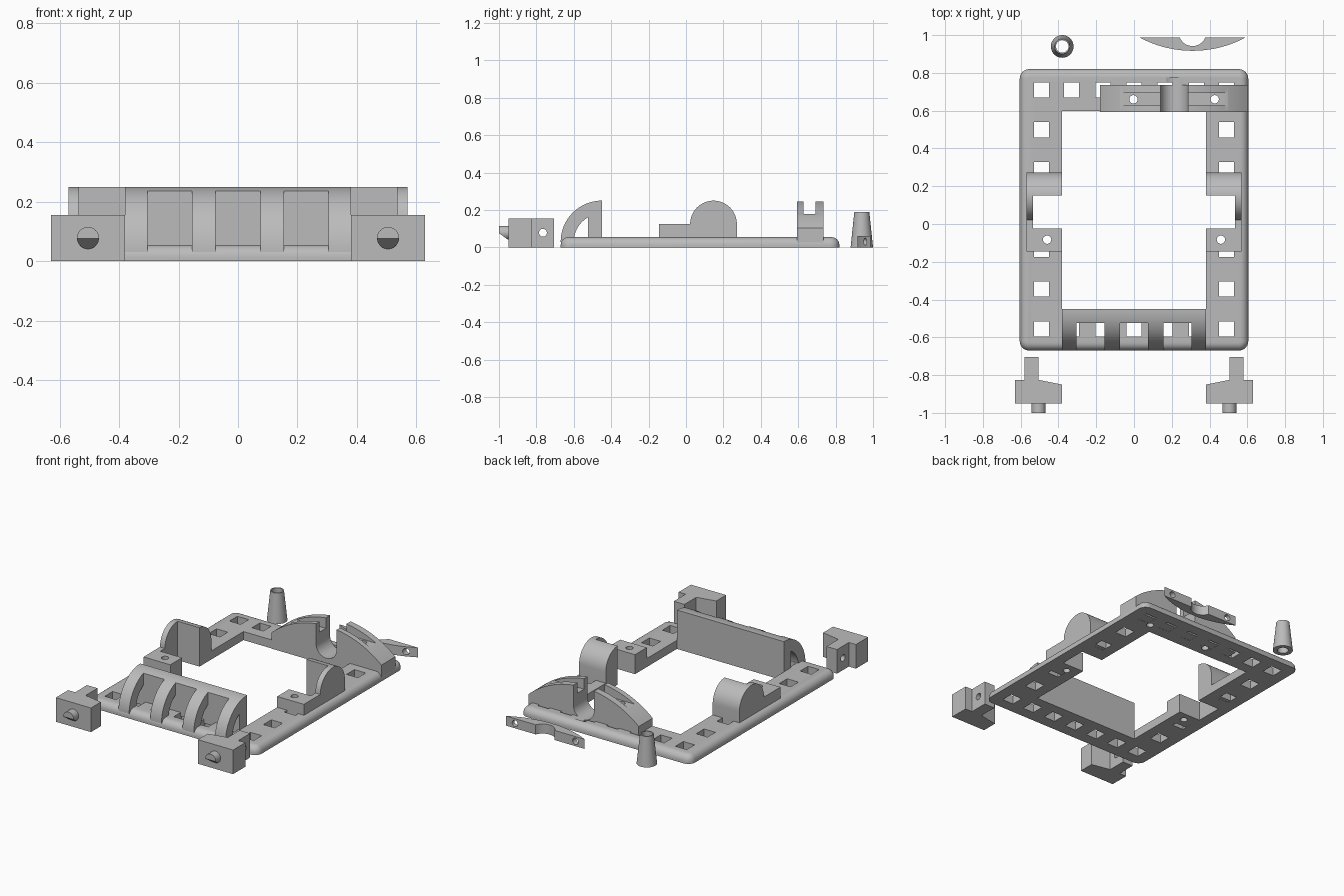
import bpy, bmesh
from math import sin, cos, pi, radians, sqrt, asin

old = bpy.data.objects.get("Cube")
if old:
    bpy.data.objects.remove(old, do_unlink=True)

grey = bpy.data.materials.new("plain grey")
grey.use_nodes = True
GREY = (0.5, 0.5, 0.5, 1)
grey.diffuse_color = GREY
grey.node_tree.nodes["Principled BSDF"].inputs["Base Color"].default_value = GREY


def make(name, bm):
    bmesh.ops.recalc_face_normals(bm, faces=bm.faces)
    me = bpy.data.meshes.new(name)
    bm.to_mesh(me)
    bm.free()
    me.materials.append(grey)
    ob = bpy.data.objects.new(name, me)
    bpy.context.scene.collection.objects.link(ob)
    return ob


def prism(name, pts, axis, a, b):
    """Extrude a 2D outline along an axis; outline is (y,z), (x,z) or (x,y)."""
    bm = bmesh.new()
    def place(p, t):
        return {"x": (t, p[0], p[1]), "y": (p[0], t, p[1]), "z": (p[0], p[1], t)}[axis]
    lo = [bm.verts.new(place(p, a)) for p in pts]
    hi = [bm.verts.new(place(p, b)) for p in pts]
    bm.faces.new(lo)
    bm.faces.new(hi)
    for i in range(len(pts)):
        j = (i + 1) % len(pts)
        bm.faces.new((lo[i], lo[j], hi[j], hi[i]))
    return make(name, bm)


def arc(cx, cy, r, a0, a1, n=24):
    return [(cx + r * cos(radians(a0 + (a1 - a0) * i / n)),
             cy + r * sin(radians(a0 + (a1 - a0) * i / n))) for i in range(n + 1)]


def box(name, x0, x1, y0, y1, z0, z1):
    return prism(name, [(x0, y0), (x1, y0), (x1, y1), (x0, y1)], "z", z0, z1)


def rod(name, cx, cy, r, axis, a, b):
    return prism(name, arc(cx, cy, r, 0, 352.5, 47), axis, a, b)


def activate(ob):
    bpy.ops.object.select_all(action="DESELECT")
    ob.select_set(True)
    bpy.context.view_layer.objects.active = ob


def cut(ob, *cutters):
    activate(ob)
    for c in cutters:
        c.hide_render = True
        mod = ob.modifiers.new("cut", "BOOLEAN")
        mod.operation = "DIFFERENCE"
        mod.solver = "EXACT"
        mod.object = c
        bpy.ops.object.modifier_apply(modifier=mod.name)
        bpy.data.objects.remove(c, do_unlink=True)


def smooth(ob):
    activate(ob)
    bpy.ops.object.shade_smooth_by_angle(angle=radians(30))


# Base frame with rounded corners and rounded outer top edge
W, FRONT, BACK, T = 0.605, -0.67, 0.82, 0.055
frame = box("base_frame", -W, W, FRONT, BACK, 0, T)
bm = bmesh.new()
bm.from_mesh(frame.data)
upright = [e for e in bm.edges if abs(e.verts[0].co.z - e.verts[1].co.z) > 0.01]
bmesh.ops.bevel(bm, geom=upright, offset=0.05, segments=8, profile=0.5, affect="EDGES")
rim = [e for e in bm.edges if all(v.co.z > T - 0.001 for v in e.verts)]
bmesh.ops.bevel(bm, geom=rim, offset=0.042, segments=6, profile=0.5, affect="EDGES")
bm.to_mesh(frame.data)
bm.free()
cut(frame, box("opening", -0.38, 0.38, -0.45, 0.598, -1, 1))

# Square lacing holes around the frame
spots = {(s * 0.49, 0.71 - 0.211 * i) for s in (-1, 1) for i in range(7) if i != 3}
spots |= {(0.165 * i, y) for i in range(-2, 3) for y in (0.71, -0.556)}
for x, y in sorted(spots):
    cut(frame, box("hole", x - 0.04, x + 0.04, y - 0.04, y + 0.04, -1, 1))

# Side mounts: low block plus round-topped block, open on the inner side
side_profile = [(-0.145, 0.001), (0.272, 0.001)] + arc(0.147, 0.125, 0.125, 0, 180) + [(-0.145, 0.125)]
for s, side in ((1, "left"), (-1, "right")):
    def window():
        return box("window", *sorted((s * 0.3, s * 0.535)), -0.025, 0.152, -1, 1)
    def screw():
        return rod("screw", s * 0.46, -0.083, 0.022, "z", -1, 1)
    mount = prism(side + "_side_mount", side_profile, "x", *sorted((s * 0.38, s * 0.57)))
    cut(mount, window(), screw())
    cut(frame, window(), screw())
    smooth(mount)

# Front cage: quarter-round wall with four hollow ribs
CY, CZ, WALL = -0.45, 0.03, -0.525
cage = prism("front_cage", [(CY, CZ)] + arc(CY, CZ, 0.22, 90, 180), "x", -0.38, 0.38)
a_in = 90 + asin((CY - WALL) / 0.15) * 180 / pi
void = [(WALL, 0)] + arc(CY, CZ, 0.15, a_in, 180) + [(CY - 0.15, 0)]
cut(cage, prism("void", void, "x", -1, 1))
for x in (-0.23, 0, 0.23):
    cut(cage, box("pocket", x - 0.075, x + 0.075, -1, WALL, -1, 1))
smooth(cage)

# Rear saddle: shallow arch with a clip slot and a round channel
SX, R = 0.212, 0.595
half = 0.391
a_end = asin(half / R) * 180 / pi
outline = [(SX - half, 0.001), (SX + half, 0.001)] + arc(SX, 0.25 - R, R, 90 - a_end, 90 + a_end, 40)
saddle = prism("rear_saddle", outline, "y", 0.594, 0.736)
channel = arc(SX, 0.116, 0.073, 180, 360) + [(SX + 0.073, 1), (SX - 0.073, 1)]
cut(saddle, box("slot", -1, 1, 0.628, 0.693, 0.178, 1),
    prism("channel", channel, "y", 0.5, 0.775))
cut(frame, prism("channel", channel, "y", 0.5, 0.775))
for x in (SX - 0.215, SX + 0.215):
    cut(saddle, rod("screw", x, 0.66, 0.022, "z", -1, 1))
    cut(frame, rod("screw", x, 0.66, 0.022, "z", -1, 1))
smooth(saddle)
smooth(frame)

# Loose clip that fits the saddle slot
KX, KY = 0.31, 0.99
a_clip = asin(0.28 / R) * 180 / pi
clip = prism("loose_clip", arc(KX, KY - 0.073 + R, R, 270 - a_clip, 270 + a_clip, 32), "z", 0, 0.062)
cut(clip, rod("notch", KX, KY + 0.025, 0.073, "z", -1, 1),
    rod("screw", KX - 0.215, 0.031, 0.02, "y", 0.5, 1.5),
    rod("screw", KX + 0.215, 0.031, 0.02, "y", 0.5, 1.5))
smooth(clip)

# Loose tapered sleeve
bm = bmesh.new()
ring = [(0.06, 0), (0.04, 0.19), (0.033, 0.19), (0.033, 0)]
N = 40
loops = [[bm.verts.new((-0.38 + r * cos(2 * pi * i / N), 0.94 + r * sin(2 * pi * i / N), z))
          for i in range(N)] for r, z in ring]
for k, lo in enumerate(loops):
    hi = loops[(k + 1) % len(loops)]
    for i in range(N):
        j = (i + 1) % N
        bm.faces.new((lo[i], lo[j], hi[j], hi[i]))
smooth(make("tapered_sleeve", bm))

# Loose front latches with a stem and a half-bevelled peg
latch = [(0.38, -0.95), (0.63, -0.95), (0.63, -0.825), (0.58, -0.825),
         (0.58, -0.705), (0.505, -0.705), (0.505, -0.825), (0.38, -0.85)]
for s, side in ((1, "left"), (-1, "right")):
    body = prism(side + "_latch", [(s * x, y) for x, y in latch], "z", 0, 0.155)
    cut(body, rod("pin", -0.765, 0.078, 0.021, "x", -1, 1))
    smooth(body)
    peg = rod(side + "_latch_peg", s * 0.505, 0.078, 0.037, "y", -1, -0.945)
    cut(peg, prism("ramp", [(-1.02, 0.09), (-0.95, 0.04), (-0.95, -0.1), (-1.02, -0.1)], "x", -1, 1))
    smooth(peg)
